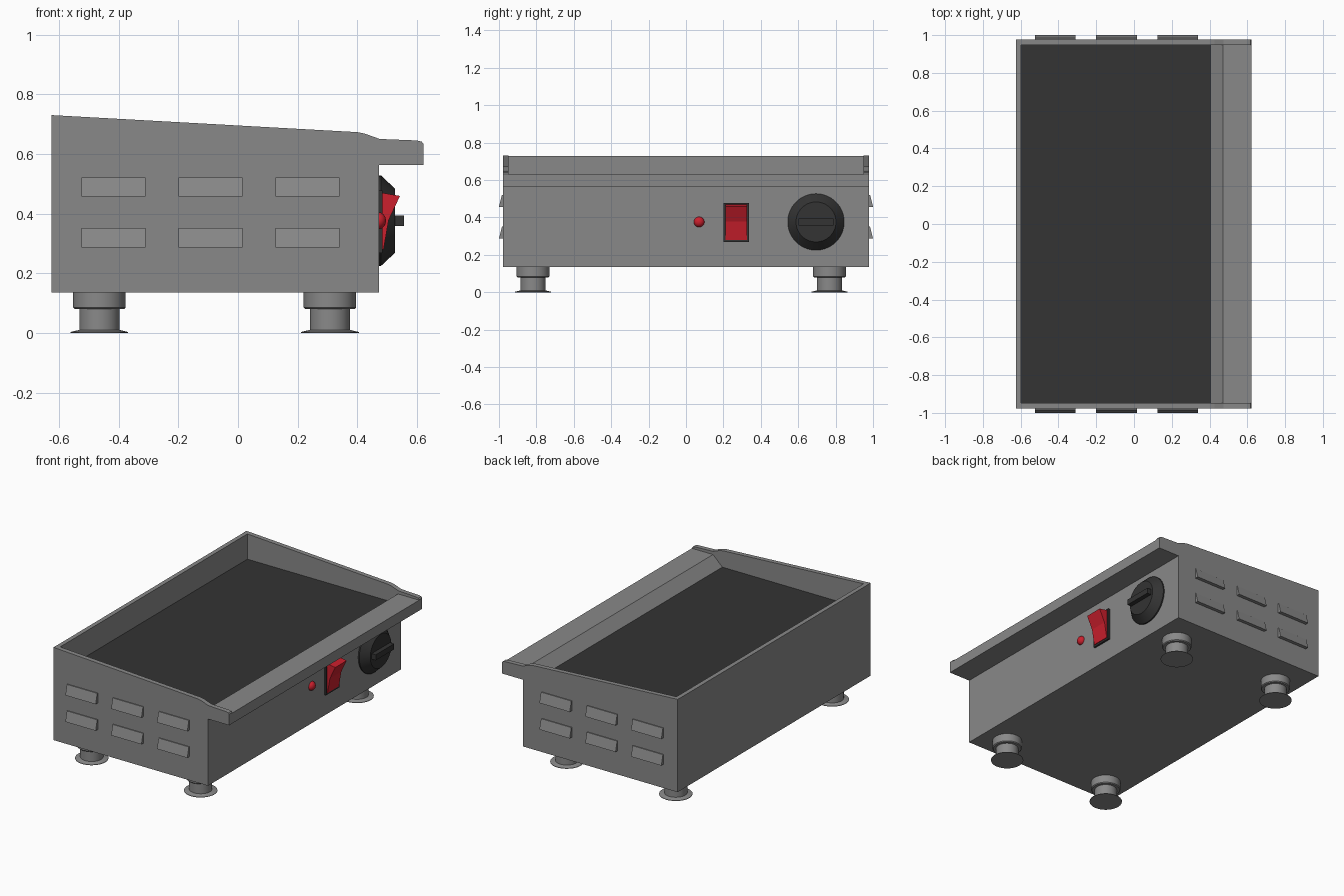
import bpy, bmesh, math
from mathutils import Matrix, Vector

cube = bpy.data.objects.get("Cube")
if cube:
    bpy.data.objects.remove(cube, do_unlink=True)


def material(name, rgb):
    m = bpy.data.materials.new(name)
    m.use_nodes = True
    m.diffuse_color = (*rgb, 1)
    m.node_tree.nodes["Principled BSDF"].inputs["Base Color"].default_value = (*rgb, 1)
    return m


STEEL = material("grey steel", (0.25, 0.25, 0.25))
BLACK = material("black", (0.033, 0.033, 0.033))
RED = material("red", (0.6, 0.014, 0.026))


def finish(name, bm, mat, smooth=False):
    bmesh.ops.recalc_face_normals(bm, faces=bm.faces)
    mesh = bpy.data.meshes.new(name)
    bm.to_mesh(mesh)
    bm.free()
    mesh.materials.append(mat)
    ob = bpy.data.objects.new(name, mesh)
    bpy.context.collection.objects.link(ob)
    if smooth:
        bpy.ops.object.select_all(action="DESELECT")
        ob.select_set(True)
        bpy.context.view_layer.objects.active = ob
        bpy.ops.object.shade_smooth_by_angle(angle=math.radians(35))
    return ob


def extrude_y(name, profile, y0, y1, mat):
    """Extrude an (x, z) outline from y0 to y1."""
    bm = bmesh.new()
    face = bm.faces.new([bm.verts.new((x, y0, z)) for x, z in profile])
    new = bmesh.ops.extrude_face_region(bm, geom=[face])["geom"]
    bmesh.ops.translate(bm, vec=(0, y1 - y0, 0),
                        verts=[v for v in new if isinstance(v, bmesh.types.BMVert)])
    return finish(name, bm, mat)


def box(name, x0, x1, y0, y1, z0, z1, mat):
    return extrude_y(name, [(x0, z0), (x1, z0), (x1, z1), (x0, z1)], y0, y1, mat)


def turned(name, profile, place, mat, steps=48):
    """Spin a (radius, height) outline about its axis, then place it."""
    bm = bmesh.new()
    verts = [bm.verts.new((r, 0, h)) for r, h in profile]
    edges = [bm.edges.new(pair) for pair in zip(verts, verts[1:])]
    bmesh.ops.spin(bm, geom=verts + edges, axis=(0, 0, 1), cent=(0, 0, 0),
                   angle=math.tau, steps=steps)
    bmesh.ops.remove_doubles(bm, verts=bm.verts, dist=0.0001)
    bm.transform(place)
    return finish(name, bm, mat, True)


BACK, PANEL, LIP = -0.625, 0.472, 0.622
BASE, UNDER, PLATE = 0.135, 0.563, 0.567
OUT, INN = 0.978, 0.948

# Side walls with the sloping, stepped top edge
wall = [(BACK, BASE), (BACK, 0.73), (0.4, 0.673), (0.425, 0.668), (0.475, 0.65),
        (0.6, 0.645), (0.616, 0.641), (LIP, 0.633), (LIP, UNDER),
        (PANEL, UNDER), (PANEL, BASE)]
for side, s in (("right", -1), ("left", 1)):
    extrude_y(side + "_wall", wall, s * INN, s * OUT, STEEL)

# Housing, cooking surface and front lip
box("back_wall", BACK, BACK + 0.028, -INN, INN, BASE, 0.729, STEEL)
box("control_panel", PANEL - 0.028, PANEL, -INN, INN, BASE, UNDER, STEEL)
box("floor", BACK + 0.028, PANEL - 0.028, -INN, INN, BASE, BASE + 0.02, STEEL)
box("griddle_plate", BACK + 0.028, 0.406, -INN, INN, PLATE - 0.03, PLATE, BLACK)
extrude_y("front_lip", [(0.406, UNDER), (0.406, PLATE), (PANEL, 0.63), (LIP, 0.63),
                        (LIP, UNDER)], -INN, INN, STEEL)

# Louvred vents: wedges that open out towards the bottom
for side, s in (("right", -1), ("left", 1)):
    for row, z in enumerate((0.287, 0.457)):
        for col, x in enumerate((-0.525, -0.2, 0.125)):
            vent = extrude_y(f"{side}_vent_{row}_{col}",
                             [(x, z), (x + 0.215, z), (x + 0.215, z + 0.064), (x, z + 0.064)],
                             s * (OUT - 0.002), s * 1.0, STEEL)
            for v in vent.data.vertices:
                if abs(v.co.y) > 0.99 and v.co.z > z + 0.03:
                    v.co.y = s * (OUT + 0.006)

# Feet: collar, stem and thin flared pad
foot = [(0, 0), (0.097, 0), (0.097, 0.003), (0.067, 0.01), (0.067, 0.08),
        (0.083, 0.08), (0.088, 0.085), (0.088, BASE), (0, BASE)]
for end, x in (("back", -0.465), ("front", 0.308)):
    for side, y in (("right", -0.818), ("left", 0.767)):
        turned(f"{end}_{side}_foot", foot, Matrix.Translation((x, y, 0)), STEEL)


def on_panel(y, z):
    return Matrix.Translation((PANEL, y, z)) @ Matrix.Rotation(math.pi / 2, 4, "Y")


# Temperature knob with grip bar
KY, KZ = 0.695, 0.376
turned("knob", [(0, 0), (0.151, 0), (0.151, 0.008), (0.107, 0.055), (0, 0.055)],
       on_panel(KY, KZ), BLACK, 64)
box("knob_grip", PANEL + 0.04, 0.556, KY - 0.093, KY + 0.093, KZ - 0.018, KZ + 0.018, BLACK)

# Rocker switch in its bezel
box("switch_bezel", PANEL - 0.002, 0.484, 0.2, 0.336, 0.268, 0.478, BLACK)
extrude_y("switch_rocker", [(0.48, 0.47), (0.543, 0.459), (0.505, 0.378), (0.488, 0.28),
                            (0.48, 0.28)], 0.21, 0.326, RED)

# Indicator lamp dome
dome = [(0.028 * math.cos(a), 0.024 * math.sin(a))
        for a in (i * math.pi / 16 for i in range(8))] + [(0, 0.024)]
turned("indicator_lamp", dome, on_panel(0.07, 0.376), RED, 32)
